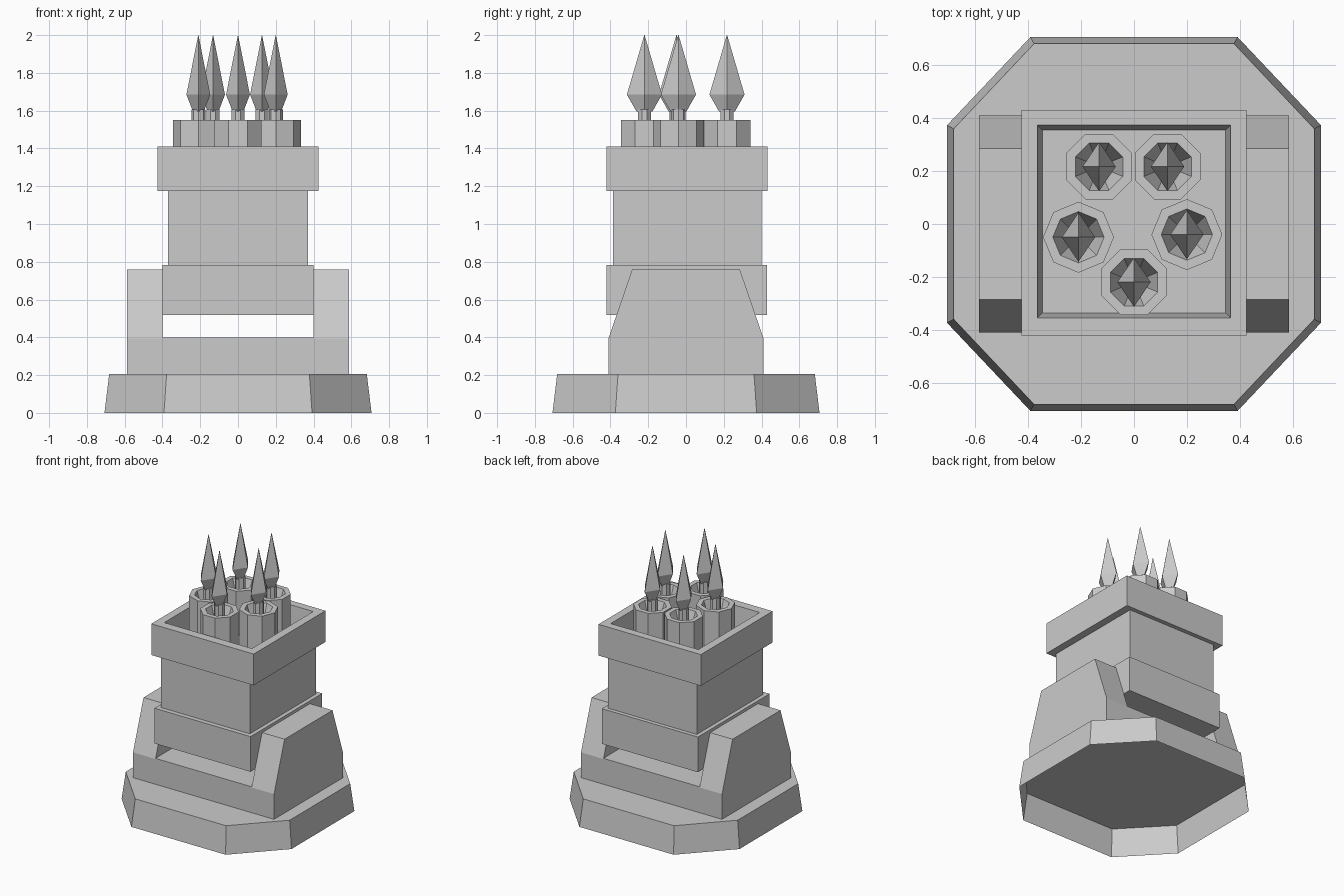
import bpy, bmesh, math

old = bpy.data.objects.get("Cube")
if old:
    bpy.data.objects.remove(old, do_unlink=True)

grey = bpy.data.materials.new("stone grey")
grey.use_nodes = True
grey.diffuse_color = (0.6, 0.6, 0.6, 1)
grey.node_tree.nodes["Principled BSDF"].inputs["Base Color"].default_value = (0.6, 0.6, 0.6, 1)


def loft(name, rings, cap_start=True):
    """Skin a stack of equal-length point rings; cap the end and, if wanted, the start."""
    bm = bmesh.new()
    loops = [[bm.verts.new(p) for p in ring] for ring in rings]
    n = len(loops[0])
    for a, b in zip(loops, loops[1:]):
        for i in range(n):
            j = (i + 1) % n
            bm.faces.new((a[i], a[j], b[j], b[i]))
    if cap_start:
        bm.faces.new(loops[0][::-1])
    bm.faces.new(loops[-1])
    bmesh.ops.recalc_face_normals(bm, faces=bm.faces)
    mesh = bpy.data.meshes.new(name)
    bm.to_mesh(mesh)
    bm.free()
    mesh.materials.append(grey)
    obj = bpy.data.objects.new(name, mesh)
    bpy.context.collection.objects.link(obj)
    return obj


def rect(x, y0, y1, z):
    return [(-x, y0, z), (x, y0, z), (x, y1, z), (-x, y1, z)]


def octagon(r, a, z):
    """Square of half-width r with cut corners; a is the half-length of the front edge."""
    b = a - 0.018
    return [(a, -r, z), (r, -b, z), (r, b, z), (a, r, z),
            (-a, r, z), (-r, b, z), (-r, -b, z), (-a, -r, z)]


def ngon(cx, cy, rx, ry, z, sides, turn=0.0):
    return [(cx + rx * math.cos(turn + math.tau * i / sides),
             cy + ry * math.sin(turn + math.tau * i / sides), z) for i in range(sides)]


# Tapered eight-sided plinth, a shell open underneath
loft("plinth", [octagon(0.707, 0.392, 0), octagon(0.682, 0.378, 0.205)], cap_start=False)

# Cradle: cross block with a tapered cheek on each side
loft("cradle_block", [rect(0.40, -0.41, 0.41, 0.205), rect(0.40, -0.41, 0.41, 0.4)])
cheek = [(-0.41, 0.205), (0.41, 0.205), (0.41, 0.395),
         (0.285, 0.76), (-0.285, 0.76), (-0.41, 0.395)]
for side, s in (("left", 1), ("right", -1)):
    loft(f"cradle_cheek_{side}", [[(s * x, y, z) for y, z in cheek] for x in (0.40, 0.587)])

# Tower: lower collar, shaft and hollow top rim
loft("lower_collar", [rect(0.40, -0.422, 0.43, 0.517), rect(0.40, -0.422, 0.43, 0.782)])
loft("tower_shaft", [rect(0.37, -0.387, 0.40, 0.78), rect(0.37, -0.387, 0.40, 1.19)])
loft("top_rim", [rect(0.426, -0.422, 0.432, 1.175), rect(0.426, -0.422, 0.432, 1.41),
                 rect(0.365, -0.355, 0.374, 1.41), rect(0.347, -0.337, 0.356, 1.22)])

# Launch tubes with funnel bores, each holding a pointed dart on a round shaft
spots = [(-0.132, 0.217, 0.5), (0.127, 0.217, 0.5), (-0.21, -0.05, 0),
         (0.20, -0.04, 0), (0.0, -0.22, 0.5)]
tube_profile = [(0.134, 1.21), (0.134, 1.55), (0.097, 1.55), (0.04, 1.38)]
head_profile = [(0.45, 1.595), (1.0, 1.685), (0.01, 2.0)]
for i, (x, y, half) in enumerate(spots, 1):
    turn = half * math.tau / 8
    loft(f"tube_{i}", [ngon(x, y, r, r, z, 8, turn) for r, z in tube_profile])
    loft(f"dart_shaft_{i}", [ngon(x, y, 0.037, 0.037, z, 8, turn) for z in (1.37, 1.605)])
    loft(f"dart_head_{i}", [ngon(x, y, 0.063 * k, 0.093 * k, z, 4) for k, z in head_profile])
